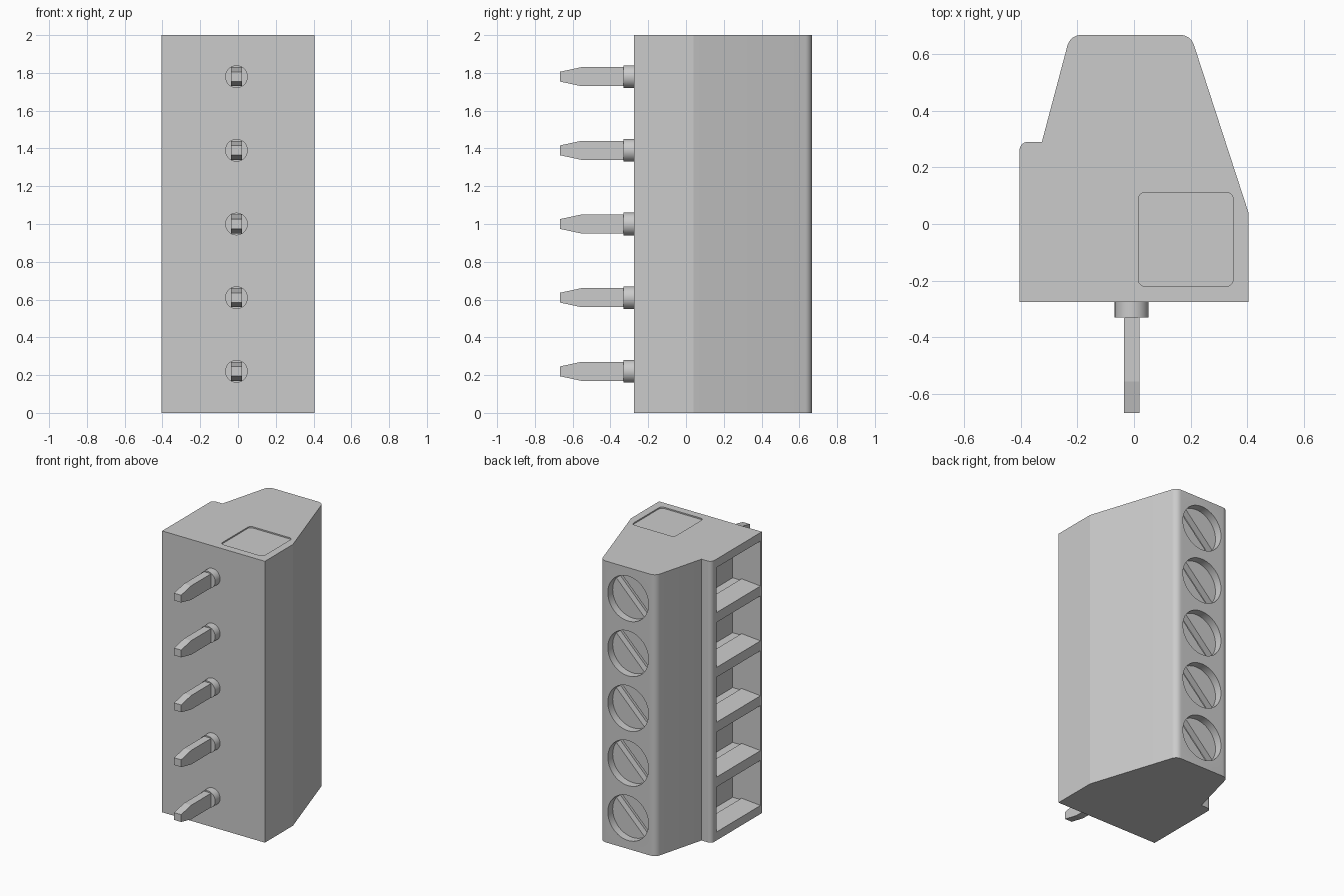
import bpy, bmesh, math
from mathutils import Vector

cube = bpy.data.objects.get("Cube")
if cube:
    bpy.data.objects.remove(cube, do_unlink=True)

grey = bpy.data.materials.new("plain grey")
grey.use_nodes = True
COLOUR = (0.6, 0.6, 0.6, 1)
grey.diffuse_color = COLOUR
for node in grey.node_tree.nodes:
    if node.type == 'BSDF_PRINCIPLED':
        node.inputs["Base Color"].default_value = COLOUR

PITCH = 0.39
LEVELS = [1 + PITCH * i for i in range(-2, 3)]
FRONT, BACK = -0.275, 0.667
SIDE = 0.404
SCREW_X, SCREW_R = -0.012, 0.16
PIN_X = -0.008


def rounded(corners):
    """Outline from (x, y, radius) corners, with filleted points."""
    out = []
    for i, (x, y, r) in enumerate(corners):
        p = Vector((x, y))
        if r == 0:
            out.append(p)
            continue
        a = (Vector(corners[i - 1][:2]) - p).normalized()
        b = (Vector(corners[(i + 1) % len(corners)][:2]) - p).normalized()
        half = math.acos(a.dot(b)) / 2
        centre = p + (a + b).normalized() * r / math.sin(half)
        t = r / math.tan(half)
        start, end = p + a * t - centre, p + b * t - centre
        first = math.atan2(start.y, start.x)
        sweep = math.atan2(start.x * end.y - start.y * end.x, start.dot(end))
        out += arc(centre.x, centre.y, r, first, first + sweep, 8)
    return out


def arc(cx, cy, r, start, end, steps):
    return [(cx + r * math.cos(start + (end - start) * k / steps),
             cy + r * math.sin(start + (end - start) * k / steps))
            for k in range(steps + 1)]


def circle(cx, cy, r, steps=48):
    return arc(cx, cy, r, 0, math.tau, steps)[:-1]


def prism(bm, outline, axis, lo, hi):
    """Extrude a 2D outline along y or z."""
    def place(p, d):
        return (p[0], d, p[1]) if axis == 'y' else (p[0], p[1], d)
    bottom = [bm.verts.new(place(p, lo)) for p in outline]
    top = [bm.verts.new(place(p, hi)) for p in outline]
    bm.faces.new(bottom)
    bm.faces.new(top)
    for i in range(len(outline)):
        bm.faces.new((bottom[i - 1], bottom[i], top[i], top[i - 1]))


def finish(bm, name):
    bmesh.ops.recalc_face_normals(bm, faces=bm.faces[:])
    mesh = bpy.data.meshes.new(name)
    bm.to_mesh(mesh)
    bm.free()
    mesh.materials.append(grey)
    obj = bpy.data.objects.new(name, mesh)
    bpy.context.collection.objects.link(obj)
    return obj


def activate(obj):
    bpy.ops.object.select_all(action='DESELECT')
    obj.select_set(True)
    bpy.context.view_layer.objects.active = obj


def smooth(obj):
    activate(obj)
    bpy.ops.object.shade_smooth_by_angle(angle=math.radians(15))


# Housing: one filleted profile extruded upwards
bm = bmesh.new()
prism(bm, rounded([(-SIDE, FRONT, 0), (SIDE, FRONT, 0), (SIDE, 0.04, 0),
                   (0.2, BACK, 0.05), (-0.225, BACK, 0.05),
                   (-0.325, 0.29, 0), (-SIDE, 0.29, 0.03)]), 'z', 0, 2)
housing = finish(bm, "housing")

# Cutters: wire pockets, screw wells and the shallow panel on the top
bm = bmesh.new()
for z in LEVELS:
    prism(bm, [(-0.45, z + 0.16), (-0.45, z - 0.16), (-SIDE, z - 0.16),
               (-0.255, z - 0.148), (-0.255, z - 0.16),
               (-0.185, z - 0.16), (-0.185, z + 0.16)], 'y', -0.26, 0.235)
    prism(bm, circle(SCREW_X, z, SCREW_R), 'y', BACK - 0.1, BACK + 0.05)
prism(bm, rounded([(0.015, -0.22, 0.025), (0.35, -0.22, 0.025),
                   (0.35, 0.112, 0.025), (0.015, 0.112, 0.025)]),
      'z', 1.991, 2.05)
cutter = finish(bm, "housing_cutter")
cutter.hide_render = True
cut = housing.modifiers.new("openings", 'BOOLEAN')
cut.operation = 'DIFFERENCE'
cut.solver = 'EXACT'
cut.object = cutter
activate(housing)
bpy.ops.object.modifier_apply(modifier=cut.name)
bpy.data.objects.remove(cutter, do_unlink=True)
smooth(housing)

# Screw heads: two disc segments leave a diagonal slot between them
bm = bmesh.new()
edge = math.asin(0.028 / SCREW_R)
for z in LEVELS:
    for turn in (math.pi / 4, math.pi * 5 / 4):
        prism(bm, arc(SCREW_X, z, SCREW_R, turn + edge,
                      turn + math.pi - edge, 24),
              'y', BACK - 0.1, BACK - 0.055)
smooth(finish(bm, "screw_heads"))

# Pin collars: short round bosses on the front
bm = bmesh.new()
for z in LEVELS:
    prism(bm, circle(PIN_X, z, 0.06, 32), 'y', -0.33, FRONT)
smooth(finish(bm, "pin_collars"))

# Solder pins: square bars whose ends taper in height
bm = bmesh.new()
for z in LEVELS:
    rings = []
    for y, h in ((-0.33, 0.05), (-0.555, 0.05), (-0.667, 0.026)):
        rings.append([bm.verts.new((PIN_X + sx * 0.028, y, z + sz * h))
                      for sx, sz in ((-1, -1), (1, -1), (1, 1), (-1, 1))])
    for a, b in zip(rings, rings[1:]):
        for i in range(4):
            bm.faces.new((a[i - 1], a[i], b[i], b[i - 1]))
    bm.faces.new(rings[0])
    bm.faces.new(rings[-1])
finish(bm, "solder_pins")
